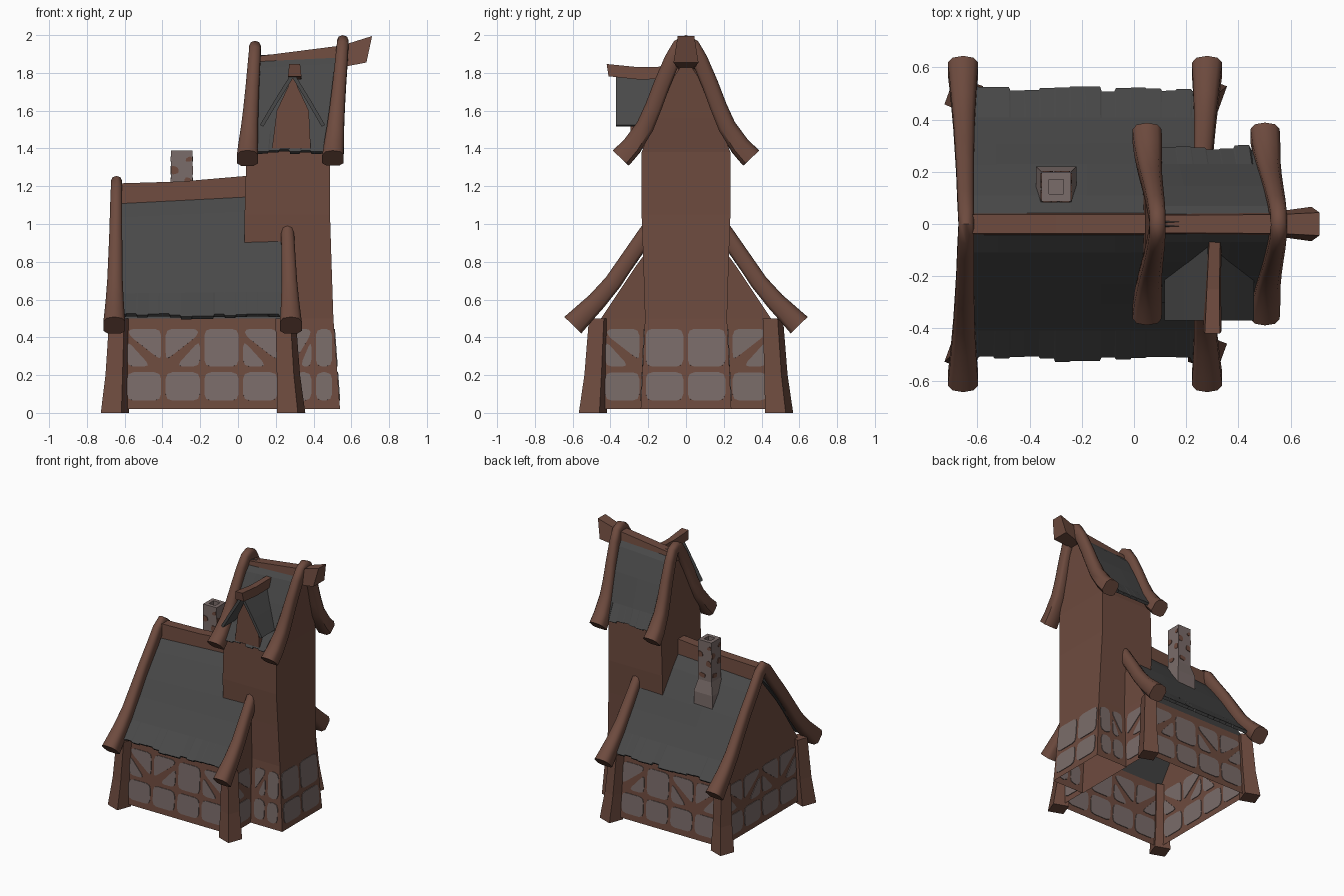
import bpy, bmesh, math, random
from mathutils import Vector

if "Cube" in bpy.data.objects:
    bpy.data.objects.remove(bpy.data.objects["Cube"])

random.seed(4)


def material(name, rgb):
    m = bpy.data.materials.new(name)
    m.diffuse_color = (*rgb, 1)
    m.use_nodes = True
    m.node_tree.nodes["Principled BSDF"].inputs["Base Color"].default_value = m.diffuse_color
    return m


WOOD = material("brown wood", (0.155, 0.070, 0.049))
SLATE = material("dark slate", (0.066, 0.066, 0.066))
STONE = material("grey stone", (0.195, 0.150, 0.142))


def make(name, verts, faces, *mats, thick=0, fix=True, smooth=False):
    me = bpy.data.meshes.new(name)
    me.from_pydata([tuple(v) for v in verts], [], faces)
    if fix:
        bm = bmesh.new()
        bm.from_mesh(me)
        bmesh.ops.recalc_face_normals(bm, faces=bm.faces)
        bm.to_mesh(me)
        bm.free()
    ob = bpy.data.objects.new(name, me)
    bpy.context.collection.objects.link(ob)
    for m in mats:
        me.materials.append(m)
    if thick:
        mod = ob.modifiers.new("thickness", 'SOLIDIFY')
        mod.thickness, mod.offset = thick, 0
    if smooth:
        bpy.ops.object.select_all(action='DESELECT')
        ob.select_set(True)
        bpy.context.view_layer.objects.active = ob
        bpy.ops.object.shade_smooth_by_angle(angle=math.radians(50))
    return ob


def loft(name, rings, *mats, start=True, end=True, **kw):
    n = len(rings[0])
    verts = [v for r in rings for v in r]
    faces = [(i * n + j, i * n + (j + 1) % n, (i + 1) * n + (j + 1) % n, (i + 1) * n + j)
             for i in range(len(rings) - 1) for j in range(n)]
    if start:
        faces.append(tuple(range(n))[::-1])
    if end:
        faces.append(tuple(range(len(verts) - n, len(verts))))
    return make(name, verts, faces, *mats, **kw)


def rect(x0, x1, h, z, cy=0):
    return [(x0, cy - h, z), (x1, cy - h, z), (x1, cy + h, z), (x0, cy + h, z)]


# House shell: walls, gables and roof underside in one open-bottomed loft
house = loft("house_walls", [rect(x0, x1, h, z) for x0, x1, h, z in (
    (-.635, .275, .48, .02), (-.625, .265, .45, .5), (-.625, .265, .37, .62),
    (-.625, .265, .27, .77), (-.625, .265, .19, .88), (-.625, .265, .005, 1.1))],
    WOOD, SLATE, start=False)
for f in house.data.polygons:
    if f.center.z > .5 and abs(f.normal.y) > .4:
        f.material_index = 1

# Tower shell, stepping over the house roof and closing in a gable
loft("tower_walls", [rect(x0, x1, h, z) for x0, x1, h, z in (
    (.27, .54, .24, .02), (.27, .505, .217, .5), (.27, .495, .226, .8), (.035, .495, .226, .8),
    (.035, .487, .235, 1.05), (.045, .487, .235, 1.38), (.06, .51, .165, 1.56),
    (.08, .53, .09, 1.74), (.1, .545, .005, 1.87))], WOOD, start=False)


# Slate roof sheets with ragged eaves
def roof(name, profile, eave, ridge, n, tilt):
    for side, label in ((-1, "front"), (1, "back")):
        cols = []
        for k in range(n):
            drop = random.uniform(-.012, .012)
            cols += [(k / n, drop), ((k + .93) / n if k < n - 1 else 1, drop)]
        verts, m = [], len(profile)
        for t, drop in cols:
            for i, (y, z) in enumerate(profile):
                f = (z - profile[0][1]) / (profile[-1][1] - profile[0][1])
                a, b = (e + (r - e) * f for e, r in zip(eave, ridge))
                d = drop if i == 0 else 0
                verts.append((a + (b - a) * t, side * (y + d), z - d * .8 + tilt * (t - .5) * f))
        faces = [(c * m + i, c * m + i + 1, c * m + m + i + 1, c * m + m + i)
                 for c in range(len(cols) - 1) for i in range(m - 1)]
        make(f"{name}_{label}", verts, faces, SLATE, thick=.022)


roof("house_roof", [(.51, .51), (.4, .63), (.3, .77), (.22, .89), (.1, 1.05), (0, 1.16)],
     (-.65, .28), (-.63, .27), 16, .05)
roof("tower_roof", [(.285, 1.385), (.22, 1.49), (.135, 1.68), (.06, 1.83), (0, 1.9)],
     (.05, .5), (.1, .545), 8, .03)


# Curved gable timbers: rounded section swept over the ridge and mirrored
def timber(name, half, x_low, x_top):
    path = [(-y, z, w, t) for y, z, w, t in half] + [p for p in half[::-1] if p[0] > 0]
    z0, z1 = half[0][1], max(p[1] for p in half)
    pts = [Vector((x_low + (x_top - x_low) * (z - z0) / (z1 - z0), y, z)) for y, z, _, _ in path]
    rings = []
    for i, p in enumerate(pts):
        d = pts[min(i + 1, len(pts) - 1)] - pts[max(i - 1, 0)]
        up = Vector((0, -d.z, d.y)).normalized()
        w, t = path[i][2:]
        rings.append([p + Vector((w * c, 0, 0)) + up * t * s for c, s in
                      ((1, -.6), (1, .45), (.7, .85), (0, 1), (-.7, .85), (-1, .45), (-1, -.6), (-.6, -.9), (.6, -.9))])
    loft(name, rings, WOOD, smooth=True)


low = [(.597, .462, .058, .066), (.545, .515, .053, .06), (.47, .59, .047, .053), (.385, .69, .041, .048),
       (.29, .83, .037, .046), (.21, .945, .034, .046), (.1, 1.09, .032, .046), (.04, 1.175, .03, .046),
       (0, 1.205, .03, .05)]
timber("house_timber_left", low, -.655, -.643)
timber("house_timber_right", low, .28, .253)
high = [(.343, 1.347, .056, .062), (.285, 1.41, .053, .056), (.215, 1.515, .045, .05), (.17, 1.62, .04, .047),
        (.125, 1.74, .036, .046), (.07, 1.87, .033, .045), (.03, 1.94, .031, .044), (0, 1.95, .031, .05)]
timber("tower_timber_left", [(y, z - .03 * (z - 1.35) / .6, w, t) for y, z, w, t in high], .05, .09)
timber("tower_timber_right", high, .502, .555)


# Ridge beams
def ridge(name, stations):
    loft(name, [[(xb, -hb, zb), (xb, hb, zb), (xt, ht, zt), (xt, -ht, zt)]
                for xb, xt, zb, zt, hb, ht in stations], WOOD)


ridge("house_ridge", [(-.63, -.63, 1.09, 1.215, .042, .036), (-.3, -.3, 1.11, 1.225, .042, .036),
                      (.05, .05, 1.13, 1.255, .042, .036)])
ridge("tower_ridge", [(.08, .08, 1.82, 1.885, .042, .034), (.55, .55, 1.83, 1.945, .048, .036),
                      (.68, .71, 1.855, 1.995, .066, .044)])

# Corner posts, slightly twisted and leaning in
for x, xt, lx in ((-.652, -.628, "left"), (.282, .252, "right")):
    for s, ly in ((-1, "front"), (1, "back")):
        rings = []
        for k, r, z in ((0, .058, 0), (.5, .048, .2), (1, .042, .5)):
            cx, cy = x + (xt - x) * k, s * (.493 - .033 * k)
            rings.append([(cx + r * 1.414 * math.cos(a), cy + r * 1.414 * math.sin(a), z)
                          for a in (math.radians(45 + 90 * q - 20) for q in range(4))])
        loft(f"post_{ly}_{lx}", rings, WOOD)

# Dormer: gabled wall, two slate slabs and a small ridge beam
loft("dormer_wall", [[(.18, y, 1.4), (.385, y, 1.4), (.375, y, 1.6), (.29, y, 1.78), (.205, y, 1.6)]
                     for y in (-.295, -.1)], WOOD)
for x, label in ((.125, "left"), (.452, "right")):
    mid = .29 + (x - .29) * .55
    make("dormer_roof_" + label, [(px, y, z) for y in (-.37, -.03) for px, z in
                                  ((x, 1.52), (mid, 1.645), (.29, 1.79))],
         [(0, 1, 4, 3), (1, 2, 5, 4)], SLATE, thick=.02)
loft("dormer_ridge", [[(cx - h, y, z), (cx + h, y, z), (cx + h * .8, y - d, z + .065), (cx - h * .8, y - d, z + .065)]
                      for cx, y, z, h, d in ((.3, -.41, 1.782, .036, .01), (.303, -.25, 1.765, .03, 0),
                                             (.31, -.04, 1.77, .026, 0))], WOOD)

# Chimney with flared foot and hollow top
CX, CY = -.298, .143
loft("chimney", [rect(CX - h, CX + h, h, z, CY) for h, z in
                 ((.078, .84), (.078, 1.0), (.056, 1.09), (.056, 1.39), (.028, 1.39), (.028, 1.3))],
     STONE, start=False)


# Flat plates laid on a wall; corners are cut to look rounded
def plates(name, polys, place, mat, cut):
    verts, faces = [], []
    for poly in polys:
        pts = [Vector(p) for p in poly]
        first = len(verts)
        for i, p in enumerate(pts):
            a, b = pts[i - 1] - p, pts[(i + 1) % len(pts)] - p
            a, b = a.normalized() * min(cut, a.length * .4), b.normalized() * min(cut, b.length * .4)
            verts += [place(*q) for q in (p + a, p + (a + b) * .27, p + b)]
        faces.append(tuple(range(first, len(verts))))
    make(name, verts, faces, mat, thick=.009, fix=False)


def panels(name, u0, u1, kinds, place):
    polys, w = [], (u1 - u0) / len(kinds)
    for i, kind in enumerate(kinds):
        a, b = u0 + i * w + .012, u0 + (i + 1) * w - .012
        d = (b - a) * .3
        polys.append([(a, .065), (b, .065), (b, .215), (a, .215)])
        if kind == "r":
            polys.append([(a, .245), (b, .245), (b, .445), (a, .445)])
        else:   # split by a diagonal brace
            if kind == "/":
                a, b, d = b, a, -d
            polys.append([(a, .245), (b - d, .245), (a, .385)])
            polys.append([(a + d * .2, .445), (b, .445), (b, .29), (b - d * .3, .29), (a + d * .2, .41)])
    plates(name, polys, place, STONE, .035)


for s, label in ((-1, "front"), (1, "back")):
    panels("house_stones_" + label, -.6, .22, "\\/r\\", lambda u, z: (u, s * (.481 - .0625 * z), z))
    panels("tower_stones_" + label, .29, .51, "/r", lambda u, z: (u, s * (.241 - .048 * z), z))
    panels("gable_stones_" + label, *((-.44, -.235) if s < 0 else (.235, .44)), "\\" if s < 0 else "/",
           lambda u, z: (.2754 - .0208 * z, u, z))
panels("tower_stones_right", -.225, .22, "rr", lambda u, z: (.5415 - .073 * z, u, z))
panels("house_stones_left", -.43, .43, "\\/\\/", lambda u, z: (-.6354 + .0208 * z, u, z))

# Mortar patches on the chimney
spots = [[(-.056, 1.26), (-.015, 1.27), (-.02, 1.3), (-.056, 1.31)], [(.01, 1.21), (.056, 1.2), (.056, 1.24), (.02, 1.25)],
         [(-.05, 1.12), (0, 1.11), (.01, 1.14), (-.045, 1.15)], [(.02, 1.33), (.056, 1.33), (.056, 1.36), (.025, 1.35)]]
for q in range(4):
    c, s = round(math.cos(q * math.pi / 2)), round(math.sin(q * math.pi / 2))
    plates(f"chimney_mortar_{q}", spots, lambda u, z: (CX + .056 * c - u * s * .95, CY + .056 * s + u * c * .95, z), WOOD, .012)
